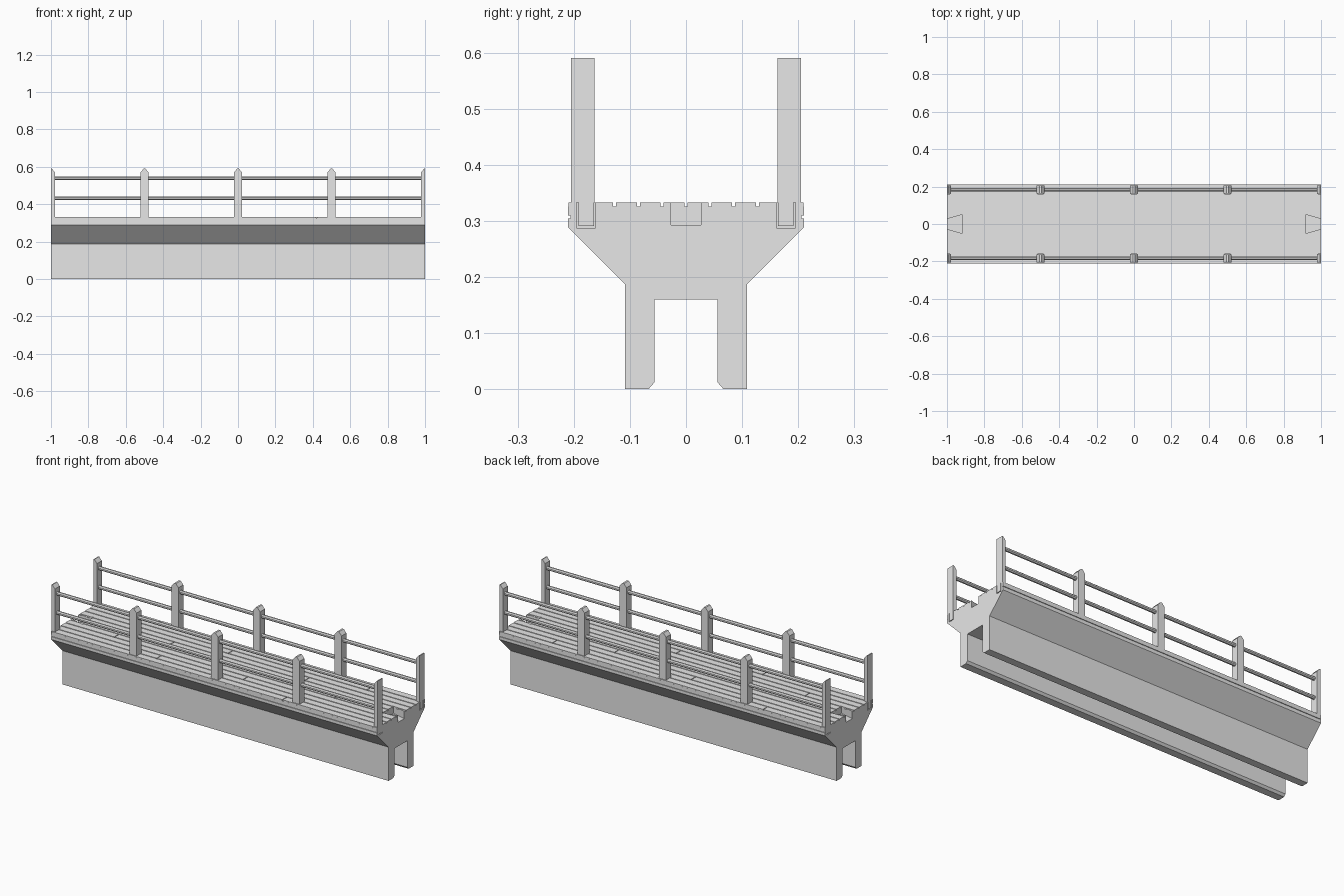
import bpy, bmesh

if "Cube" in bpy.data.objects:
    bpy.data.objects.remove(bpy.data.objects["Cube"])

# one flat colour
concrete = bpy.data.materials.new("light_grey")
concrete.diffuse_color = (0.8, 0.8, 0.8, 1)
concrete.use_nodes = True
concrete.node_tree.nodes["Principled BSDF"].inputs["Base Color"].default_value = concrete.diffuse_color

TOP, FLOOR = 0.333, 0.326      # walking surface and groove floor
PLANK, GAP = 0.0425, 0.0055
POST_X = (-1, -0.5, 0, 0.5, 1)
RAIL_Y = 0.184


def prism(bm, pts, axis, a, b):
    """Extrude a 2D outline along an axis from a to b."""
    def place(p, t):
        return {"x": (t, p[0], p[1]), "y": (p[0], t, p[1]), "z": (p[0], p[1], t)}[axis]
    lo = [bm.verts.new(place(p, a)) for p in pts]
    hi = [bm.verts.new(place(p, b)) for p in pts]
    n = len(pts)
    faces = [bm.faces.new(lo), bm.faces.new(hi[::-1])]
    for i in range(n):
        j = (i + 1) % n
        faces.append(bm.faces.new((lo[j], lo[i], hi[i], hi[j])))
    bmesh.ops.recalc_face_normals(bm, faces=faces)


def box(bm, x0, x1, y0, y1, z0, z1):
    prism(bm, [(x0, y0), (x1, y0), (x1, y1), (x0, y1)], "z", z0, z1)


def finish(name, bm):
    mesh = bpy.data.meshes.new(name)
    bm.to_mesh(mesh)
    bm.free()
    mesh.materials.append(concrete)
    ob = bpy.data.objects.new(name, mesh)
    bpy.context.collection.objects.link(ob)
    return ob


# girder: two legs, flared sides, grooved deck edge
half = [(0.0565, 0.16), (0.0565, 0.012), (0.067, 0), (0.109, 0), (0.109, 0.187),
        (0.21, 0.288), (0.21, 0.304), (0.206, 0.304), (0.206, 0.31),
        (0.21, 0.31), (0.21, FLOOR)]
bm = bmesh.new()
prism(bm, half + [(-y, z) for y, z in reversed(half)], "x", -1, 1)
girder = finish("girder", bm)

# deck planks with staggered butt joints
bm = bmesh.new()
seams = (0.42, -0.38, 0.12, -0.7, 0.62)
for i in range(10):
    y0 = -0.2125 + i * PLANK
    lo = max(y0 + GAP / 2, -0.21)
    hi = min(y0 + PLANK - GAP / 2, 0.21)
    s = seams[i % 5] * (1 if i < 5 else -1)
    box(bm, -1, s - 0.002, lo, hi, FLOOR, TOP)
    box(bm, s + 0.002, 1, lo, hi, FLOOR, TOP)
planks = finish("deck_planks", bm)

# cutter: dovetail slots at both ends and post sockets
bm = bmesh.new()
for s in (-1, 1):
    prism(bm, [(s * 0.92, -0.05), (s * 1.02, -0.021), (s * 1.02, 0.021), (s * 0.92, 0.05)],
          "z", 0.293, 0.36)
    for x in POST_X:
        y = sorted((s * 0.161, s * 0.195))
        box(bm, x - 0.016, x + 0.016, y[0], y[1], 0.287, 0.36)
cutter = finish("slot_cutter", bm)
cutter.hide_render = True
cutter.hide_viewport = True
for ob in (girder, planks):
    mod = ob.modifiers.new("slots", "BOOLEAN")
    mod.operation = "DIFFERENCE"
    mod.solver = "EXACT"
    mod.object = cutter

# railing on each side
for s, side in ((-1, "front"), (1, "back")):
    # gabled posts with tenons, halved at the bridge ends
    bm = bmesh.new()
    for x in POST_X:
        outline = [(-0.021, TOP), (0.021, TOP), (0.021, 0.571), (0.005, 0.59),
                   (-0.005, 0.59), (-0.021, 0.571)]
        if x == -1:
            outline = [(max(u, 0), z) for u, z in outline]
        elif x == 1:
            outline = [(min(u, 0), z) for u, z in outline]
        pts = list(dict.fromkeys((x + u, z) for u, z in outline))
        prism(bm, pts, "y", s * 0.163, s * 0.205)
        y = sorted((s * 0.164, s * 0.192))
        box(bm, max(x - 0.013, -1), min(x + 0.013, 1), y[0], y[1], 0.291, TOP)
    finish(side + "_posts", bm)

    # two octagonal rails
    bm = bmesh.new()
    r, c = 0.0095, 0.004
    for z in (0.433, 0.539):
        octagon = [(r, -c), (r, c), (c, r), (-c, r), (-r, c), (-r, -c), (-c, -r), (c, -r)]
        prism(bm, [(s * RAIL_Y + u, z + v) for u, v in octagon], "x", -0.99, 0.99)
    finish(side + "_rails", bm)
